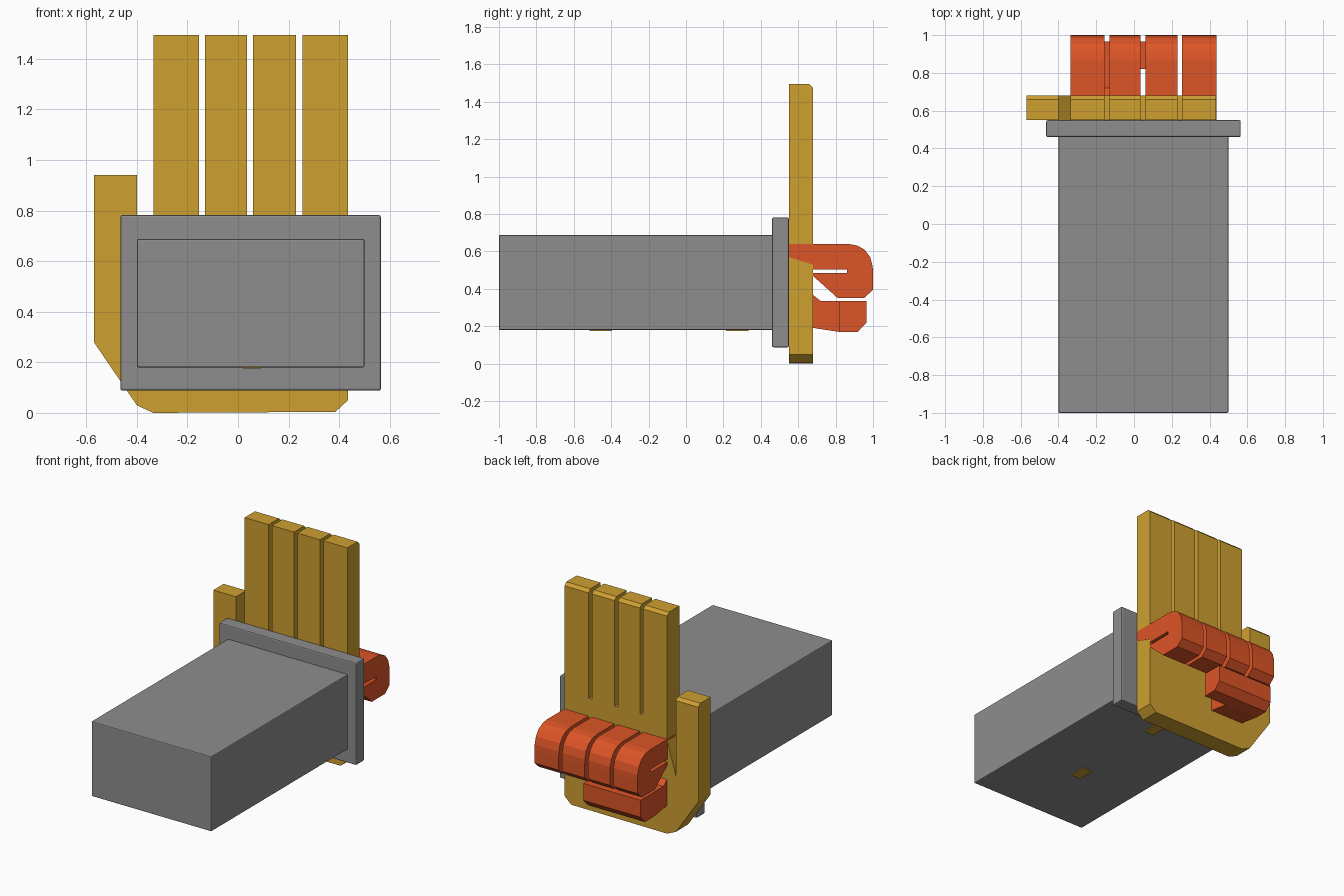
import bpy, bmesh
from mathutils import Vector

if "Cube" in bpy.data.objects:
    bpy.data.objects.remove(bpy.data.objects["Cube"])


def material(name, rgb):
    m = bpy.data.materials.new(name)
    m.diffuse_color = (*rgb, 1)
    m.use_nodes = True
    m.node_tree.nodes["Principled BSDF"].inputs["Base Color"].default_value = m.diffuse_color
    return m


GREY = material("sleeve grey", (0.27, 0.27, 0.27))
GOLD = material("hand gold", (0.62, 0.35, 0.03))
RED = material("fist red", (0.72, 0.09, 0.02))


def prism(name, outline, vec, mat, place, chamfer=None):
    """Extrude a flat outline along vec; place maps 2D points into 3D."""
    bm = bmesh.new()
    face = bm.faces.new([bm.verts.new(place(*p)) for p in outline])
    ext = bmesh.ops.extrude_face_region(bm, geom=[face])
    verts = [v for v in ext["geom"] if isinstance(v, bmesh.types.BMVert)]
    bmesh.ops.translate(bm, verts=verts, vec=Vector(vec))
    bmesh.ops.recalc_face_normals(bm, faces=bm.faces)
    if chamfer:
        edges = [e for e in bm.edges if all(chamfer(v.co) for v in e.verts)
                 and abs(e.verts[0].co.z - e.verts[1].co.z) < 1e-4]
        bmesh.ops.bevel(bm, geom=edges, offset=0.02, segments=1, affect='EDGES')
    me = bpy.data.meshes.new(name)
    bm.to_mesh(me)
    bm.free()
    me.materials.append(mat)
    ob = bpy.data.objects.new(name, me)
    bpy.context.collection.objects.link(ob)
    return ob


def box(name, x, y, z, mat, bevel=0.0):
    pts = [(x[0], z[0]), (x[1], z[0]), (x[1], z[1]), (x[0], z[1])]
    ob = prism(name, pts, (0, y[1] - y[0], 0), mat, lambda a, b: (a, y[0], b))
    if bevel:
        mod = ob.modifiers.new("bevel", 'BEVEL')
        mod.width, mod.segments = bevel, 2
    return ob


def side_prism(name, profile, x0, x1, mat):
    """Profile given in (y, z), extruded along x."""
    return prism(name, profile, (x1 - x0, 0, 0), mat, lambda a, b: (x0, a, b))


# Sleeve: forearm and cuff
box("forearm", (-0.4, 0.5), (-1.0, 0.47), (0.18, 0.688), GREY, 0.006)
box("cuff", (-0.465, 0.565), (0.46, 0.55), (0.088, 0.782), GREY, 0.008)

# Small gold plates under the forearm
for i, y in enumerate((-0.455, 0.275)):
    box(f"underside_plate_{i + 1}", (0.02, 0.09), (y - 0.06, y + 0.06),
        (0.175, 0.183), GOLD)

# Open hand: one outline with thumb, crotch and four fingers
fingers = [(-0.335, -0.155), (-0.13, 0.035), (0.06, 0.23), (0.255, 0.435)]
top, gap = 1.495, 0.76
lower = [(0.435, 0.05), (0.385, 0.004), (-0.335, 0.0), (-0.4, 0.03),
         (-0.57, 0.28), (-0.57, 0.94), (-0.4, 0.94), (-0.4, 0.41), (-0.335, 0.63)]
upper = []
for i, (a, b) in enumerate(fingers):
    if i:
        upper.append((a, gap))
    upper += [(a, top), (b, top)]
    if i < 3:
        upper.append((b, gap))
prism("open_hand", lower + upper, (0, 0.13, 0), GOLD, lambda a, b: (a, 0.55, b),
      chamfer=lambda c: c.y > 0.67 and c.z > 0.9)

# Curled fingers of the fist
curl = [(0.551, 0.64), (0.87, 0.64), (0.915, 0.632), (0.955, 0.61), (0.985, 0.57),
        (0.998, 0.52), (1.0, 0.48), (1.0, 0.395), (0.953, 0.352), (0.81, 0.352),
        (0.678, 0.47), (0.678, 0.485), (0.86, 0.485), (0.86, 0.505),
        (0.678, 0.505), (0.678, 0.53), (0.551, 0.57)]
for i, (a, b) in enumerate(fingers):
    side_prism(f"curled_finger_{i + 1}", curl, a - (i == 0) * 0.001,
               b + (i == 3) * 0.0015, RED)

# Folded thumb: base sticking out of the palm, tip bent across the fingers
base = [(0.67, 0.375), (0.72, 0.335), (0.83, 0.335), (0.83, 0.17), (0.82, 0.17),
        (0.67, 0.193)]
tip = [(0.82, 0.335), (0.965, 0.335), (0.965, 0.22), (0.918, 0.17), (0.82, 0.17)]
side_prism("folded_thumb_base", base, -0.334, -0.08, RED)
side_prism("folded_thumb_tip", tip, -0.335, 0.095, RED)
